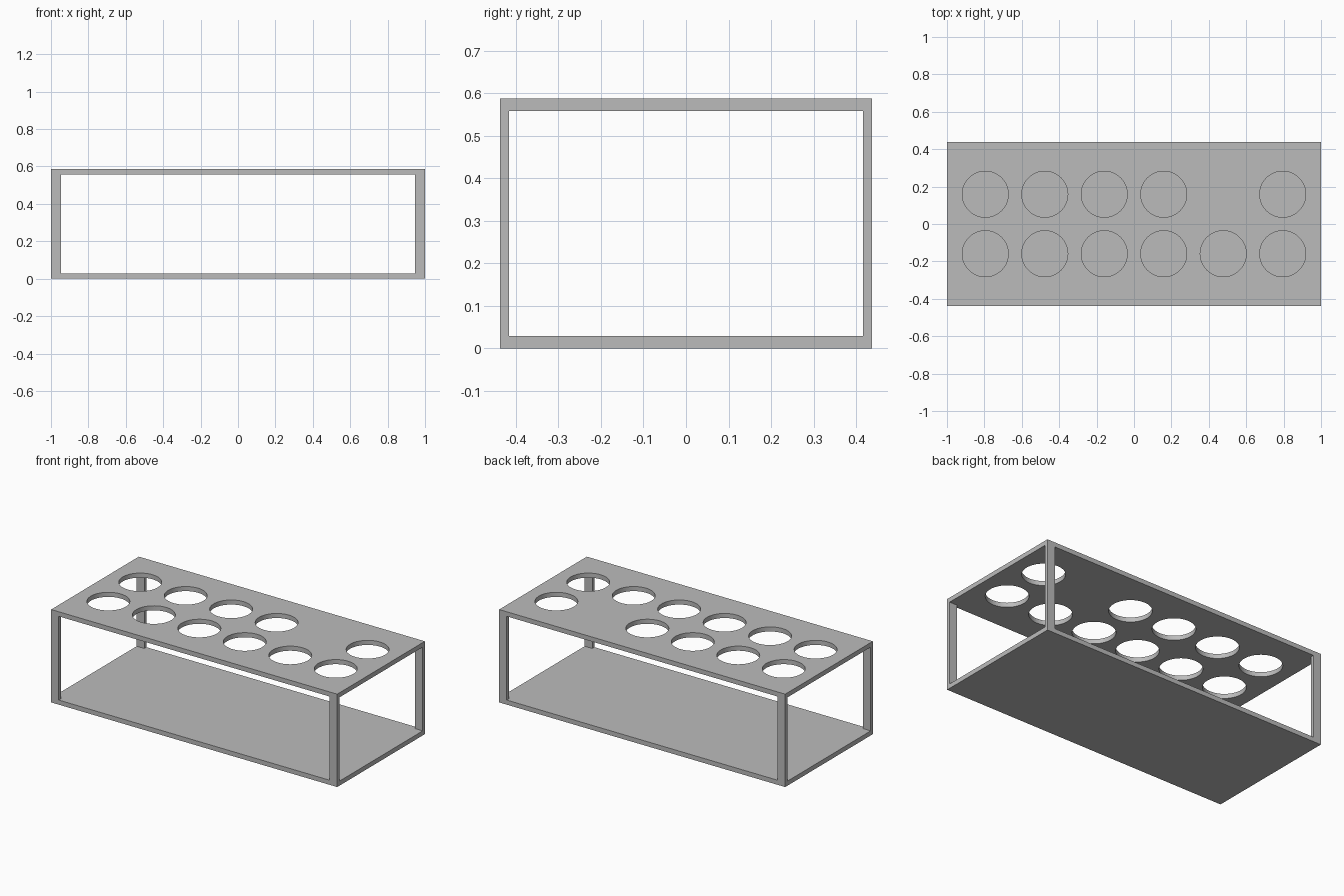
import bpy
import bmesh
from mathutils import Matrix, Vector

LENGTH, DEPTH, HEIGHT = 2.0, 0.875, 0.587
PLATE = 0.029
POST_X, POST_Y = 0.053, 0.021
PITCH, HOLE_R = 0.318, 0.123

if "Cube" in bpy.data.objects:
    bpy.data.objects.remove(bpy.data.objects["Cube"], do_unlink=True)

grey = bpy.data.materials.new("light grey")
grey.use_nodes = True
colour = (0.50, 0.50, 0.50, 1)
grey.diffuse_color = colour
grey.node_tree.nodes["Principled BSDF"].inputs["Base Color"].default_value = colour


def add_object(name, bm):
    mesh = bpy.data.meshes.new(name)
    bm.to_mesh(mesh)
    bm.free()
    mesh.materials.append(grey)
    obj = bpy.data.objects.new(name, mesh)
    bpy.context.collection.objects.link(obj)
    return obj


def box(name, size, centre):
    bm = bmesh.new()
    bmesh.ops.create_cube(bm, size=1)
    bmesh.ops.scale(bm, vec=Vector(size), verts=bm.verts)
    bmesh.ops.translate(bm, vec=Vector(centre), verts=bm.verts)
    return add_object(name, bm)


# Base and rack plates
box("base_plate", (LENGTH, DEPTH, PLATE), (0, 0, PLATE / 2))
top = box("top_plate", (LENGTH, DEPTH, PLATE), (0, 0, HEIGHT - PLATE / 2))

# Corner posts between the plates
for side, sx in (("left", 1), ("right", -1)):
    for end, sy in (("front", -1), ("back", 1)):
        box(f"{end}_{side}_post", (POST_X, POST_Y, HEIGHT - 2 * PLATE),
            (sx * (LENGTH - POST_X) / 2, sy * (DEPTH - POST_Y) / 2, HEIGHT / 2))

# Two rows of six holes, with one left solid in the back row
bm = bmesh.new()
for col in range(6):
    for row in range(2):
        if (col, row) == (4, 1):
            continue
        bmesh.ops.create_cone(
            bm, cap_ends=True, segments=64, radius1=HOLE_R, radius2=HOLE_R, depth=4 * PLATE,
            matrix=Matrix.Translation(((col - 2.5) * PITCH, (row - 0.5) * PITCH, HEIGHT - PLATE / 2)))
cutter = add_object("hole_cutter", bm)
cutter.hide_render = True

cut = top.modifiers.new("holes", "BOOLEAN")
cut.operation = "DIFFERENCE"
cut.solver = "EXACT"
cut.object = cutter
bpy.context.view_layer.objects.active = top
top.select_set(True)
bpy.ops.object.modifier_apply(modifier=cut.name)
bpy.data.objects.remove(cutter, do_unlink=True)

# Smooth hole walls, sharp rims
bpy.ops.object.shade_smooth_by_angle()
